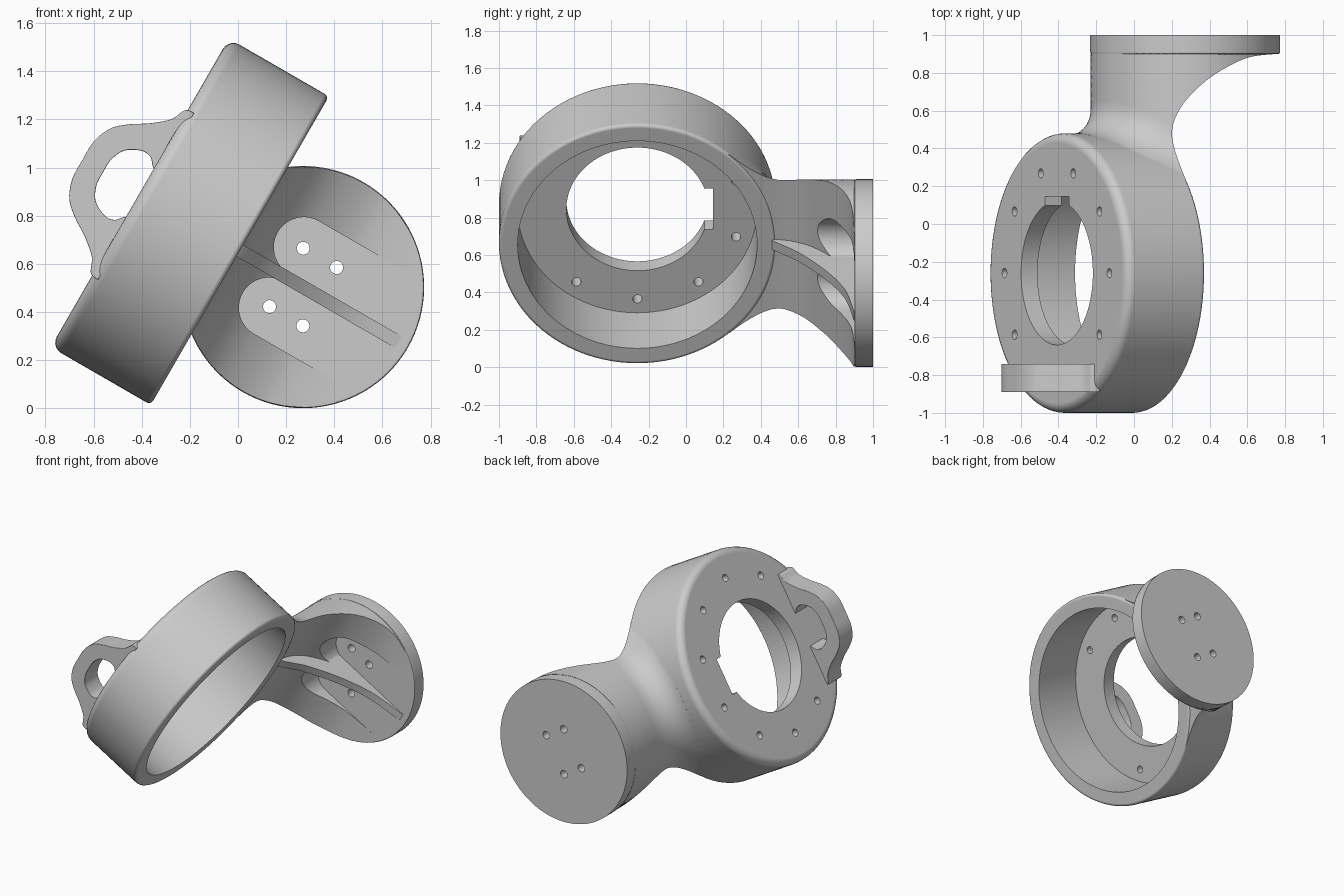
import bpy, bmesh
from math import sin, cos, pi, sqrt, atan2, radians
from mathutils import Vector, Matrix

if "Cube" in bpy.data.objects:
    bpy.data.objects.remove(bpy.data.objects["Cube"])

# Local frame: x = ring axis, y = world y, z = across the ring; tilted 30 degrees at the end
RY, R = -0.26, 0.74          # ring centre in y, outer radius
DX = 0.543                   # flange centre along the ring axis


def make(name, verts, faces):
    bm = bmesh.new()
    vs = [bm.verts.new(v) for v in verts]
    for f in faces:
        bm.faces.new([vs[i] for i in f])
    bmesh.ops.recalc_face_normals(bm, faces=bm.faces)
    me = bpy.data.meshes.new(name)
    bm.to_mesh(me)
    bm.free()
    ob = bpy.data.objects.new(name, me)
    bpy.context.collection.objects.link(ob)
    return ob


def loft(name, rows):
    n = len(rows[0])
    faces = [(k*n+i, k*n+(i+1) % n, (k+1)*n+(i+1) % n, (k+1)*n+i)
             for k in range(len(rows)-1) for i in range(n)]
    faces += [tuple(range(n)), tuple(range((len(rows)-1)*n, len(rows)*n))]
    return make(name, [p for row in rows for p in row], faces)


def turned(name, profile, place, n=96):
    """Solid of revolution; place(h, a, b) maps height and radial pair to xyz."""
    return loft(name, [[place(h, r*cos(2*pi*i/n), r*sin(2*pi*i/n)) for i in range(n)]
                       for h, r in profile])


def prism(name, pts, lo, hi, place):
    return loft(name, [[place(a, b, h) for a, b in pts] for h in (lo, hi)])


def curve(pts, n=5):
    """Catmull-Rom through the points."""
    p = [Vector(q) for q in [pts[0]] + pts + [pts[-1]]]
    out = []
    for i in range(1, len(p)-2):
        a, b, c, d = p[i-1:i+3]
        for k in range(n):
            t = k/n
            out.append(0.5*(2*b + (c-a)*t + (2*a-5*b+4*c-d)*t*t + (3*b-a-3*c+d)*t**3))
    return [tuple(q) for q in out + [p[-1]]]


def boolean(ob, other, op):
    m = ob.modifiers.new("b", 'BOOLEAN')
    m.operation, m.object, m.solver = op, other, 'EXACT'
    bpy.context.view_layer.objects.active = ob
    bpy.ops.object.modifier_apply(modifier=m.name)
    bpy.data.objects.remove(other)


on_ring = lambda h, a, b: (h, RY+a, b)
on_disc = lambda h, a, b: (DX+a, h, b)
in_xz = lambda a, b, h: (a, h, b)
in_xy = lambda a, b, h: (a, b, h)

# Ring body with rounded rims
edge = [(-0.19-0.05*cos(t*pi/10), 0.69+0.05*sin(t*pi/10)) for t in range(6)]
edge += [(0.22+0.02*sin(t*pi/6), 0.72+0.02*cos(t*pi/6)) for t in range(4)]
bracket = turned("bracket", edge, on_ring)

# Neck: round section sliced by a sweeping curve, flared into the ring
cut = curve([(0.0, .232), (.3, .232), (.5, .235), (.62, .275), (.70, .335), (.77, .41), (.83, .51),
             (.88, .64), (.897, .8), (.902, 1.03)])
NA, NC, RN, FR = 64, 24, 0.5, 0.16


def slice_x(y):
    for (y0, s0), (y1, s1) in zip(cut, cut[1:]):
        if y <= y1:
            return s0 + (s1-s0)*(y-y0)/(y1-y0)
    return cut[-1][1]


def section(i, y, off):
    s = slice_x(y)
    w = sqrt(RN**2 - (s-DX)**2)
    if i <= NA:
        t = i/NA
        a0 = atan2(w, s-DX)
        a = a0 + (2*pi-2*a0)*t
        k = min(1, 4*min(t, 1-t))
        k = k*k*(3-2*k)
        n = Vector((cos(a)*k, sin(a)*k + (1-k)*(1 if t < .5 else -1))).normalized()
        return DX + RN*cos(a) + n.x*off, RN*sin(a) + n.y*off
    return s, (w+off)*(-1 + 2*(i-NA)/NC)


def ring_y(u):
    return RY + sqrt(R*R - u*u)


def neck_row(fn):
    row = []
    for i in range(NA+NC):
        y, off = fn(i)
        s, u = section(i, y, off)
        row.append((s, y, u))
    return row


top = lambda i: ring_y(section(i, .5, 0)[1]) + FR
rows = [[(s, 0, u) for s, u in (section(i, .3, FR) for i in range(NA+NC))]]
for k in range(9):
    f = k/8*pi/2
    o, h = FR*(1-sin(f)), FR*(1-cos(f))
    rows.append(neck_row(lambda i: (ring_y(section(i, .5, o)[1]) + h, o)))
for k in (.25, .5, .75, 1):
    rows.append(neck_row(lambda i: (top(i)*(1-k) + .68*k, 0)))
for y in (.71, .74, .77, .80, .825, .845, .86, .875, .885, .892, .897, .9, .903, .92):
    rows.append(neck_row(lambda i: (y, 0)))
neck = loft("neck", rows)

# Spot-face pockets beside the rib
for sgn in (1, -1):
    slot = [(DX-.08 - .125*sin(pi*t/20), sgn*.145 + .125*cos(pi*t/20)) for t in range(21)]
    slot += [(1.2, sgn*.145-.125), (1.2, sgn*.145+.125)]
    boolean(neck, prism("pocket", slot, .45, .9, in_xz), 'DIFFERENCE')

# Mounting flange
flange = turned("flange", [(.9, .493), (.903, .5), (.91, .503), (1, .503)], on_disc)
boolean(flange, neck, 'UNION')

# Stiffening rib
ridge = curve([(.1, .41), (.23, .45), (.37, .6), (.57, .75), (.77, .85), (1.0, .897)])
boolean(flange, prism("rib", ridge + [(1.0, .95), (.1, .95)], -.028, .028, in_xy), 'UNION')
boolean(bracket, flange, 'UNION')

# Loop handle on the back face
outer = curve([(.40, -.03), (.39, .01), (.33, .04), (.27, .11), (.225, .18), (.17, .24), (.09, .272), (0, .275)])
inner = curve([(0, .175), (.06, .172), (.12, .143), (.155, .08), (.15, .035), (.12, .006), (.11, -.03)])
half = outer[:-1]
loop = half + [(0, .275)] + [(-u, v) for u, v in reversed(half)]
loop += [(-u, v) for u, v in reversed(inner)] + inner[1:]
handle = prism("handle", [(-.24-v, u) for u, v in loop], -.89, -.74, in_xz)
bm = bmesh.new()
bm.from_mesh(handle.data)
rim = [e for e in bm.edges if abs(e.verts[0].co.y - e.verts[1].co.y) < 1e-4]
bmesh.ops.bevel(bm, geom=rim, offset=.025, segments=4, profile=.5, affect='EDGES', clamp_overlap=True)
bm.to_mesh(handle.data)
bm.free()
boolean(bracket, handle, 'UNION')

# Cup cavity, central opening and key notch
boolean(bracket, turned("cavity", [(-.14, .64), (.3, .64)], on_ring), 'DIFFERENCE')
boolean(bracket, turned("opening", [(-.3, .38), (0, .38)], on_ring), 'DIFFERENCE')
notch = [(-.3, RY+.3), (0, RY+.3), (0, RY+.405), (-.3, RY+.405)]
boolean(bracket, prism("notch", notch, -.127, .127, in_xy), 'DIFFERENCE')

# Bolt holes in ring floor and flange
for k in range(-1, 7):
    a = radians(36*k)
    hole = turned("bolt", [(-.3, .025), (-.05, .025)],
                  lambda h, p, q: (h, RY + .555*sin(a) + p, .555*cos(a) + q), 24)
    boolean(bracket, hole, 'DIFFERENCE')
for sx in (-.08, .08):
    for su in (-.14, .14):
        hole = turned("bolt", [(.8, .027), (1.1, .027)],
                      lambda h, p, q: (DX + sx + p, h, su + q), 24)
        boolean(bracket, hole, 'DIFFERENCE')

# Tilt into place
bracket.data.transform(Matrix.Translation((-.2, 0, .775)) @ Matrix.Rotation(radians(30), 4, 'Y'))
bpy.ops.object.select_all(action='DESELECT')
bracket.select_set(True)
bpy.context.view_layer.objects.active = bracket
bpy.ops.object.shade_smooth_by_angle(angle=radians(35))
wn = bracket.modifiers.new("normals", 'WEIGHTED_NORMAL')
wn.keep_sharp = True
